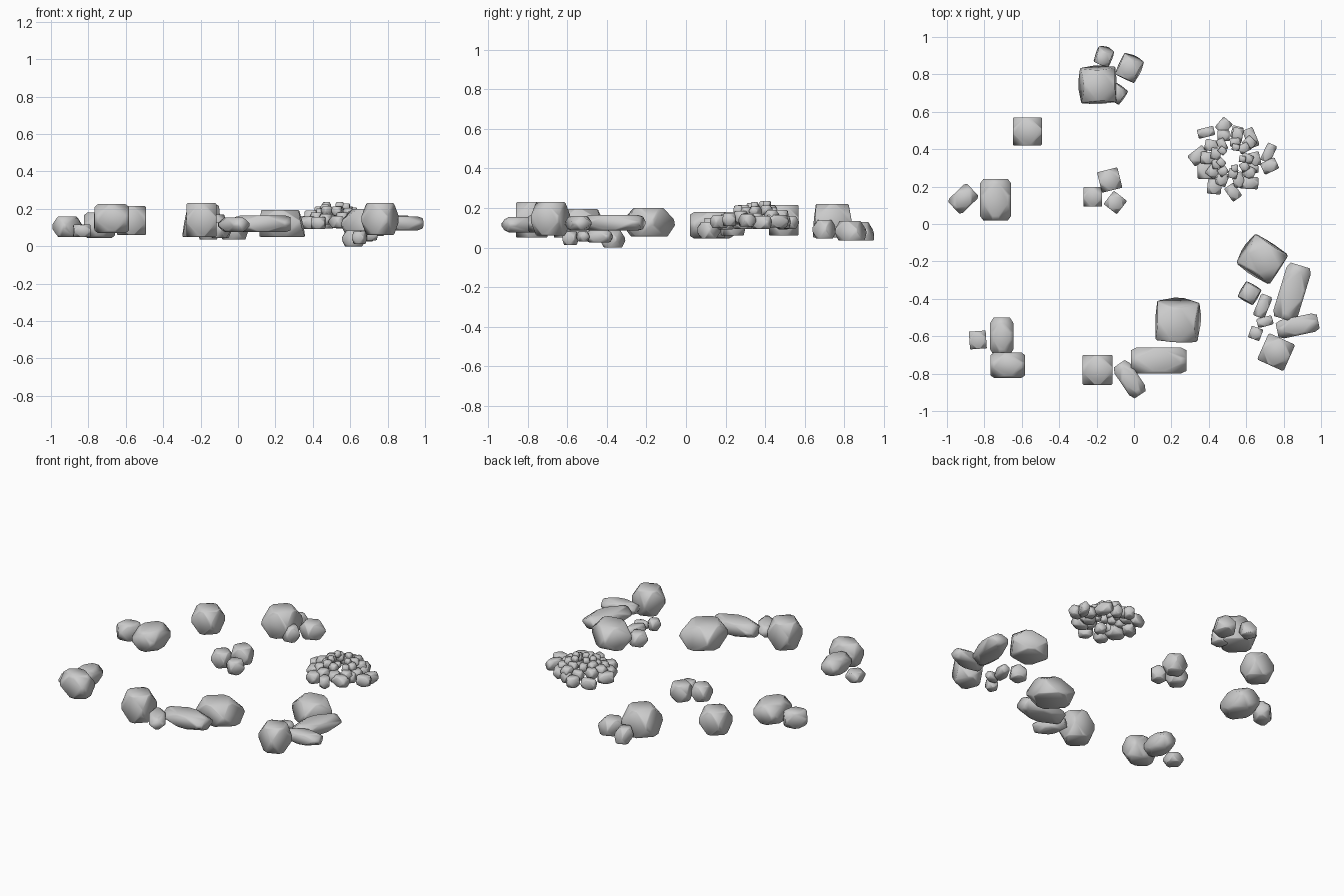
import bpy, bmesh, math, random
from itertools import permutations, product
from mathutils import Vector

random.seed(4)


def rock(name, x, y, sx, sy, z0, z1, rot=0, c=0.06, flare=0, shift=(0, 0)):
    """Corner-cut block; flare widens and shift slides its underside."""
    pts = {tuple(a * b for a, b in zip(p, s))
           for p in permutations((1, 1 - c, 0.2)) for s in product((-1, 1), repeat=3)}
    bm = bmesh.new()
    for px, py, pz in sorted(pts):
        low = (1 - pz) / 2
        k = 1 + flare * low
        bm.verts.new((px * sx / 2 * k + shift[0] * low,
                      py * sy / 2 * k + shift[1] * low, pz * (z1 - z0) / 2))
    bmesh.ops.convex_hull(bm, input=bm.verts[:])
    bmesh.ops.dissolve_limit(bm, angle_limit=0.02, verts=bm.verts[:], edges=bm.edges[:])
    bmesh.ops.recalc_face_normals(bm, faces=bm.faces[:])
    me = bpy.data.meshes.new(name)
    bm.to_mesh(me)
    bm.free()
    for f in me.polygons:
        f.use_smooth = True
    ob = bpy.data.objects.new(name, me)
    ob.location = (x, y, (z0 + z1) / 2)
    ob.rotation_euler.z = math.radians(rot)
    bpy.context.collection.objects.link(ob)


# left side boulders
rock("left_stone_small", -0.913, 0.135, 0.14, 0.105, 0.05, 0.16, 44, 0.2)
rock("left_stone_large", -0.74, 0.13, 0.165, 0.22, 0.045, 0.18, 0, 0.2)
rock("back_left_boulder", -0.57, 0.495, 0.155, 0.15, 0.06, 0.215)

# front left cluster
rock("front_left_pebble", -0.835, -0.62, 0.09, 0.095, 0.05, 0.115, 4)
rock("front_left_upright", -0.707, -0.60, 0.125, 0.20, 0.08, 0.19, 0, 0.3)
rock("front_left_flat", -0.675, -0.755, 0.185, 0.135, 0.07, 0.225, 0, 0.2)

# front row
rock("front_cube_boulder", -0.195, -0.78, 0.16, 0.16, 0.05, 0.23)
rock("front_long_small", -0.023, -0.83, 0.10, 0.20, 0.075, 0.155, 34, 0.3)
rock("front_long_large", 0.132, -0.73, 0.295, 0.14, 0.075, 0.165, 0, 0.2)
rock("front_slab", 0.225, -0.54, 0.20, 0.185, 0.05, 0.195, -3, 0.06, 0.22, (0.01, 0.035))

# right cluster
rock("right_slab", 0.695, -0.19, 0.19, 0.17, 0.055, 0.20, -33, 0.1, 0.2, (-0.015, -0.005))
rock("right_long_large", 0.845, -0.365, 0.135, 0.30, 0.085, 0.165, -17, 0.2)
rock("right_long_small", 0.875, -0.545, 0.225, 0.10, 0.085, 0.16, 12, 0.25)
rock("right_cube_boulder", 0.76, -0.685, 0.155, 0.155, 0.06, 0.23, -24, 0.1)
rock("right_chip_a", 0.618, -0.37, 0.085, 0.085, 0.0, 0.085, -30, 0.1, 0.2)
rock("right_chip_b", 0.688, -0.44, 0.065, 0.125, 0.025, 0.085, -22, 0.2)
rock("right_chip_c", 0.70, -0.522, 0.085, 0.05, 0.03, 0.08, 15, 0.2)
rock("right_chip_d", 0.65, -0.585, 0.065, 0.065, 0.012, 0.08, -20, 0.1)

# back cluster
rock("back_slab", -0.185, 0.74, 0.165, 0.165, 0.05, 0.22, 2, 0.06, 0.25, (-0.01, 0.005))
rock("back_wedge", -0.095, 0.70, 0.085, 0.08, 0.045, 0.14, -35, 0.1, 0.2)
rock("back_stone_right", -0.03, 0.83, 0.10, 0.11, 0.035, 0.135, -25, 0.06, 0.25, (0.005, 0.01))
rock("back_stone_rear", -0.165, 0.885, 0.075, 0.075, 0.035, 0.13, -20, 0.06, 0.25, (0, 0.02))

# three stones in the middle
rock("centre_stone_left", -0.22, 0.145, 0.10, 0.105, 0.05, 0.15)
rock("centre_stone_back", -0.13, 0.235, 0.112, 0.112, 0.06, 0.17, 14)
rock("centre_stone_front", -0.10, 0.115, 0.09, 0.09, 0.045, 0.13, -38, 0.1)

# pebble heap: lower outer stones
outer = [(0.48, 0.525, 0.075, 0.065, 50), (0.385, 0.49, 0.09, 0.05, 14),
         (0.345, 0.365, 0.10, 0.07, 38), (0.39, 0.29, 0.10, 0.10, 0),
         (0.43, 0.20, 0.075, 0.08, -5), (0.53, 0.17, 0.06, 0.085, 35),
         (0.615, 0.22, 0.10, 0.065, -3), (0.62, 0.30, 0.09, 0.06, 5),
         (0.725, 0.31, 0.085, 0.065, 25), (0.72, 0.38, 0.055, 0.10, -25),
         (0.625, 0.46, 0.06, 0.105, 22), (0.55, 0.49, 0.06, 0.065, -15)]
for i, (x, y, sx, sy, r) in enumerate(outer):
    z = 0.09 + random.uniform(0, 0.02)
    rock(f"heap_outer_{i}", x, y, sx, sy, z, z + 0.065, r, 0.15)

# pebble heap: upper rings, closing towards the top
for n, radius, size, z0 in ((10, 0.125, 0.068, 0.13), (9, 0.085, 0.055, 0.165), (5, 0.06, 0.042, 0.195)):
    for i in range(n):
        a = 2 * math.pi * (i + random.uniform(-0.15, 0.15)) / n
        z = z0 + random.uniform(-0.015, 0.005)
        rock(f"heap_pebble_{n}_{i}", 0.52 + radius * math.cos(a), 0.355 + radius * math.sin(a),
             size * random.uniform(0.8, 1.2), size * random.uniform(0.8, 1.1),
             z, z + size * 0.85, math.degrees(a) + random.uniform(-25, 25), 0.15)
